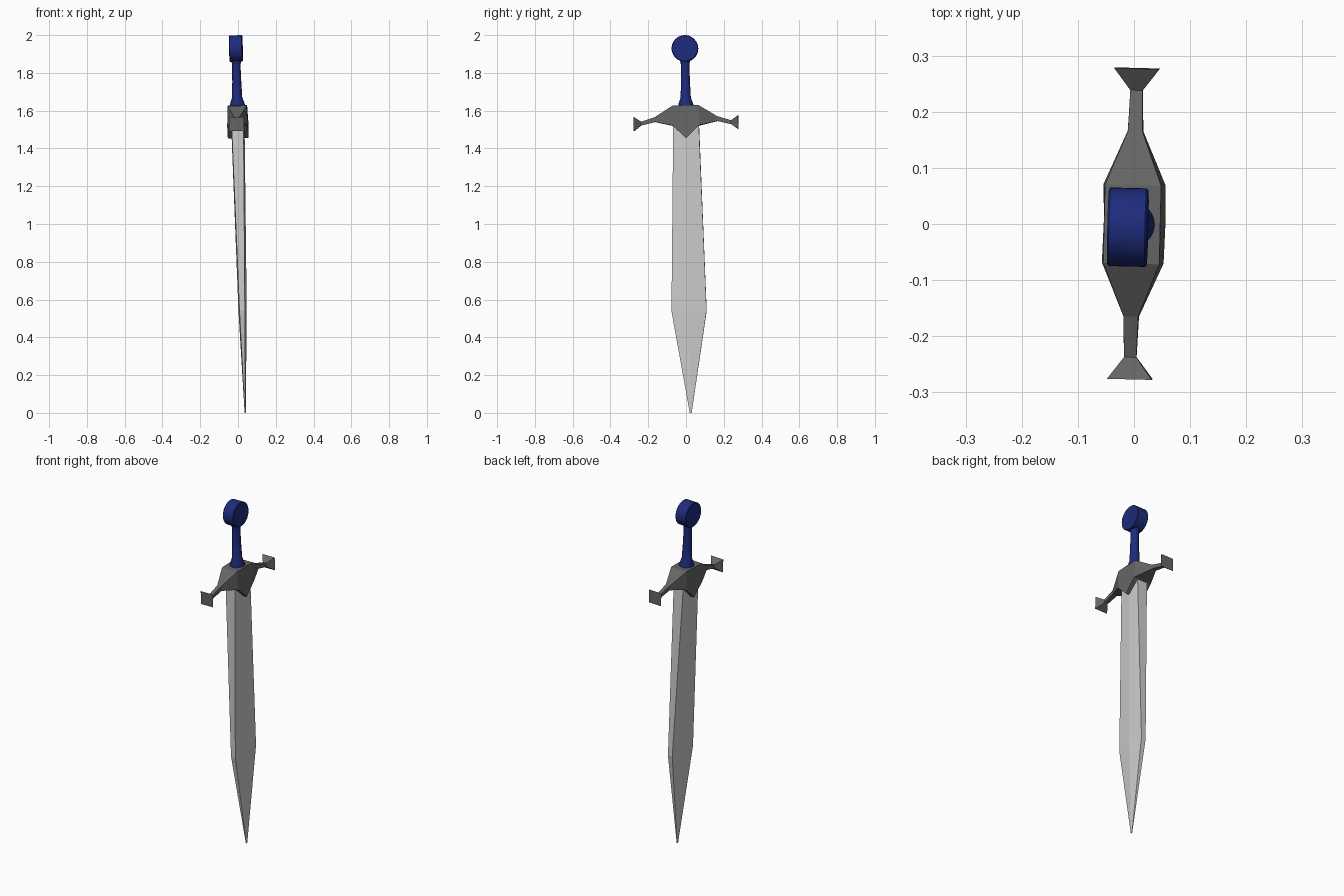
import bpy, math
from mathutils import Euler, Matrix

if "Cube" in bpy.data.objects:
    bpy.data.objects.remove(bpy.data.objects["Cube"])

# whole sword leans slightly; parts are built upright from the tip, then posed
POSE = Matrix.Translation((0.038, 0.025, 0)) @ Euler((0.0165, -0.025, -0.024)).to_matrix().to_4x4()


def material(name, rgb):
    m = bpy.data.materials.new(name)
    m.diffuse_color = (*rgb, 1)
    m.use_nodes = True
    m.node_tree.nodes["Principled BSDF"].inputs["Base Color"].default_value = m.diffuse_color
    return m


blue = material("blue", (0.013, 0.024, 0.2))
dark = material("dark_grey", (0.13, 0.13, 0.13))


def loft(name, rings, mat=None, smooth=False):
    """Skin a list of equal-length rings and cap both ends."""
    n = len(rings[0])
    verts = [p for r in rings for p in r]
    faces = [(i * n + j, i * n + (j + 1) % n, (i + 1) * n + (j + 1) % n, (i + 1) * n + j)
             for i in range(len(rings) - 1) for j in range(n)]
    faces += [tuple(reversed(range(n))), tuple(range(len(verts) - n, len(verts)))]
    me = bpy.data.meshes.new(name)
    me.from_pydata(verts, [], faces)
    ob = bpy.data.objects.new(name, me)
    bpy.context.collection.objects.link(ob)
    ob.matrix_world = POSE
    if mat:
        me.materials.append(mat)
    bpy.ops.object.select_all(action='DESELECT')
    ob.select_set(True)
    bpy.context.view_layer.objects.active = ob
    bpy.ops.object.mode_set(mode='EDIT')
    bpy.ops.mesh.select_all(action='SELECT')
    bpy.ops.mesh.normals_make_consistent(inside=False)
    bpy.ops.object.mode_set(mode='OBJECT')
    if smooth:
        bpy.ops.object.shade_smooth_by_angle(angle=math.radians(40))
    return ob


# blade: six-sided section (z, half width, edge half thickness, ridge half thickness)
def blade_ring(z, w, e, r):
    return [(r, 0, z), (e, w, z), (-e, w, z), (-r, 0, z), (-e, -w, z), (e, -w, z)]


loft("blade", [blade_ring(*s) for s in [
    (0.0, 0.005, 0.001, 0.003), (0.54, 0.093, 0.014, 0.022), (1.56, 0.067, 0.032, 0.036)]])

# crossguard: rectangular sections along y (y, top half x, bottom half x, top z, bottom z)
half = [(0.277, 0.040, 0.040, 1.572, 1.497), (0.238, 0.011, 0.011, 1.546, 1.526),
        (0.165, 0.013, 0.014, 1.569, 1.543), (0.070, 0.050, 0.055, 1.627, 1.522)]
sections = [(-y, *s) for y, *s in half] + [(0, 0.050, 0.055, 1.629, 1.454)] + half[::-1]
loft("crossguard", [[(a, y, t), (-a, y, t), (-b, y, u), (b, y, u)]
                    for y, a, b, t, u in sections], dark)


# grip: turned profile (radius, z)
def circle(n):
    return [(math.cos(2 * math.pi * i / n), math.sin(2 * math.pi * i / n)) for i in range(n)]


grip = [(0.040, 1.61), (0.040, 1.633), (0.027, 1.672), (0.024, 1.75),
        (0.022, 1.84), (0.025, 1.86), (0.033, 1.88)]
loft("grip", [[(r * c, r * s, z) for c, s in circle(24)] for r, z in grip], blue, True)

# pommel: thick disc facing sideways
disc = [(-0.035, 0.067), (-0.032, 0.070), (0.032, 0.070), (0.035, 0.067)]
loft("pommel", [[(x, r * c, 1.93 + r * s) for c, s in circle(40)] for x, r in disc], blue, True)
